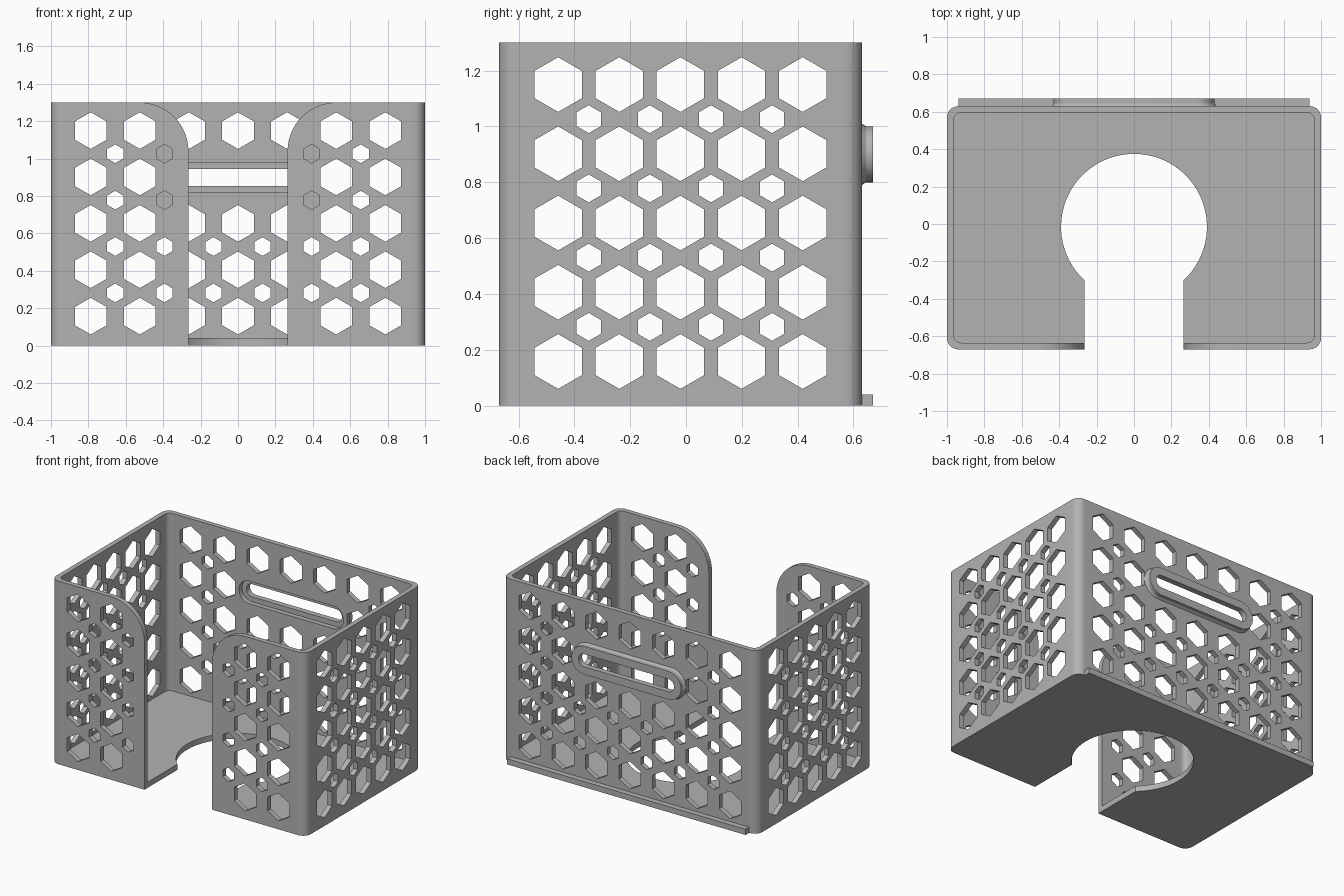
import bpy, bmesh, math

if "Cube" in bpy.data.objects:
    bpy.data.objects.remove(bpy.data.objects["Cube"])

H, T = 1.3, 0.035             # wall height, wall thickness
X, Y0, Y1 = 1.0, -0.67, 0.63  # outer box extents
YC = (Y0 + Y1) / 2

grey = bpy.data.materials.new("grey plastic")
grey.diffuse_color = (0.45, 0.45, 0.45, 1)
grey.use_nodes = True
grey.node_tree.nodes["Principled BSDF"].inputs["Base Color"].default_value = grey.diffuse_color


def finish(name, bm):
    bmesh.ops.recalc_face_normals(bm, faces=bm.faces)
    me = bpy.data.meshes.new(name)
    bm.to_mesh(me)
    bm.free()
    me.materials.append(grey)
    ob = bpy.data.objects.new(name, me)
    bpy.context.collection.objects.link(ob)
    return ob


def loft(bm, loops):
    """Capped solid through matching loops of 3D points."""
    rings = [[bm.verts.new(p) for p in lp] for lp in loops]
    n = len(rings[0])
    for a, b in zip(rings, rings[1:]):
        for i in range(n):
            j = (i + 1) % n
            bm.faces.new((a[i], a[j], b[j], b[i]))
    bm.faces.new(rings[0])
    bm.faces.new(rings[-1])


def arc(cx, cy, r, a0, a1, n):
    return [(cx + r * math.cos(math.radians(a0 + (a1 - a0) * i / n)),
             cy + r * math.sin(math.radians(a0 + (a1 - a0) * i / n))) for i in range(n + 1)]


def rounded_rect(x, y0, y1, r):
    return (arc(x - r, y1 - r, r, 0, 90, 8) + arc(-x + r, y1 - r, r, 90, 180, 8)
            + arc(-x + r, y0 + r, r, 180, 270, 8) + arc(x - r, y0 + r, r, 270, 360, 8))


def stadium(hx, hz, zc=0.9):
    return arc(hx - hz, zc, hz, -90, 90, 20) + arc(-hx + hz, zc, hz, 90, 270, 20)


def along_z(pts, z): return [(x, y, z) for x, y in pts]
def along_y(pts, y): return [(x, y, z) for x, z in pts]
def along_x(pts, x): return [(x, y, z) for y, z in pts]


def solid(name, *loops):
    bm = bmesh.new()
    loft(bm, loops)
    return finish(name, bm)


def combine(body, tool, op):
    mod = body.modifiers.new(op, 'BOOLEAN')
    mod.operation, mod.object, mod.solver = op, tool, 'EXACT'
    bpy.context.view_layer.objects.active = body
    bpy.ops.object.modifier_apply(modifier=mod.name)
    bpy.data.objects.remove(tool)


def hex_grid(center, pitch, columns):
    """Large hexagons with small ones between them, as (u, z, radius)."""
    cells = []
    for row in range(5):
        z = 0.158 + 0.248 * row
        cells += [(center + pitch * (c - (columns - 1) / 2), z, 0.098) for c in range(columns)]
        if row < 4:
            cells += [(center + pitch * (c - (columns - 2) / 2), z + 0.124, 0.05)
                      for c in range(columns - 1)]
    return cells


def hex_cutter(cells, place, a, b):
    bm = bmesh.new()
    for u, z, r in cells:
        pts = arc(u, z, r, 30, 330, 5)
        loft(bm, [place(pts, a), place(pts, b)])
    return finish("hex_cutter", bm)


# Open box with rounded corners
outer = rounded_rect(X, Y0, Y1, 0.06)
inner = rounded_rect(X - T, Y0 + T, Y1 - T, 0.04)
bin_body = solid("basket", along_z(outer, 0), along_z(outer, H))
combine(bin_body, solid("cavity", along_z(inner, 0.04), along_z(inner, H + 0.1)), 'DIFFERENCE')

# Flared grip collar on the back wall
combine(bin_body, solid("collar", along_y(stadium(0.44, 0.11), 0.61), along_y(stadium(0.44, 0.11), Y1),
                        along_y(stadium(0.43, 0.1), 0.645), along_y(stadium(0.43, 0.1), 0.67)), 'UNION')

# Grip slot, stepped wider on the inside
combine(bin_body, solid("grip_slot", along_y(stadium(0.375, 0.045), 0.5),
                        along_y(stadium(0.375, 0.045), 0.8)), 'DIFFERENCE')
combine(bin_body, solid("grip_recess", along_y(stadium(0.41, 0.08), 0.5),
                        along_y(stadium(0.41, 0.08), 0.63)), 'DIFFERENCE')

# Front opening with rounded upper shoulders
W, R = 0.265, 0.26
right = arc(W + R, H - R, R, 180, 90, 16)
gap = [(-W, -0.1), (W, -0.1)] + right + [(W + R, H + 0.1), (-W - R, H + 0.1)]
gap += [(-x, z) for x, z in reversed(right)]
combine(bin_body, solid("front_gap", along_y(gap, -0.8), along_y(gap, Y0 + T + 0.002)), 'DIFFERENCE')

# Keyhole cutout in the floor
half = math.degrees(math.acos(W / 0.39))
key = [(-W, -0.8), (W, -0.8)] + arc(0, -0.015, 0.39, -half, 180 + half, 56)
combine(bin_body, solid("floor_keyhole", along_z(key, -0.1), along_z(key, 0.1)), 'DIFFERENCE')

# Hexagon perforations: sides, front, back
combine(bin_body, hex_cutter(hex_grid(YC, 0.219, 5), along_x, -1.2, 1.2), 'DIFFERENCE')
wide = hex_grid(0, 0.2625, 7)
front = [c for c in wide if abs(c[0]) > 0.35]
back = [c for c in wide if not (abs(c[0]) < 0.45 and 0.7 < c[1] < 1.1)]
combine(bin_body, hex_cutter(front, along_y, -0.8, -0.5), 'DIFFERENCE')
combine(bin_body, hex_cutter(back, along_y, 0.5, 0.8), 'DIFFERENCE')

# Locating lip along the bottom of the back
lip = [(-0.937, 0), (0.937, 0), (0.937, 0.04), (-0.937, 0.04)]
solid("back_lip", along_y(lip, 0.61), along_y(lip, 0.67))

for ob in bpy.context.scene.objects:
    ob.select_set(True)
bpy.context.view_layer.objects.active = bin_body
bpy.ops.object.shade_smooth_by_angle(angle=math.radians(30))
